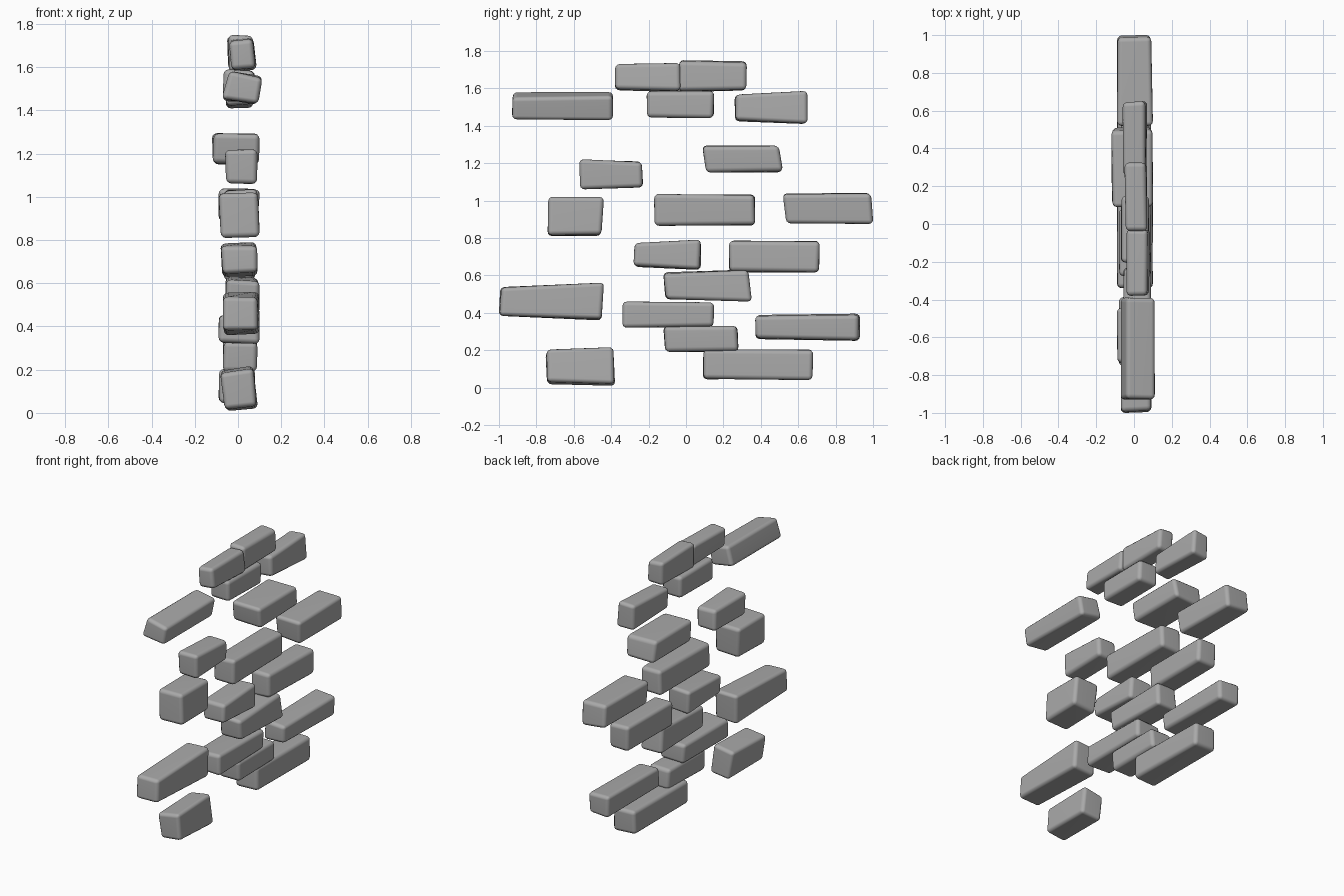
import bpy
import bmesh
import math
import random
from mathutils import Matrix, Vector

cube = bpy.data.objects.get("Cube")
if cube:
    bpy.data.objects.remove(cube, do_unlink=True)

random.seed(4)

stone = bpy.data.materials.new("grey stone")
stone.use_nodes = True
grey = (0.4, 0.4, 0.4, 1)
stone.diffuse_color = grey
stone.node_tree.nodes["Principled BSDF"].inputs["Base Color"].default_value = grey


def fit(bm, low, high):
    """Scale the vertices so that they exactly fill the given bounds."""
    for axis in range(3):
        values = [v.co[axis] for v in bm.verts]
        start, span = min(values), max(values) - min(values)
        for v in bm.verts:
            share = (v.co[axis] - start) / span
            v.co[axis] = low[axis] + share * (high[axis] - low[axis])


def brick(name, xs, ys, zs, roll=0, lean=0, rise=0):
    """Worn brick: roll turns it about its length, lean shifts the top
    along its length, rise makes the back end taller."""
    low, high = Vector((xs[0], ys[0], zs[0])), Vector((xs[1], ys[1], zs[1]))
    size = high - low
    bm = bmesh.new()
    bmesh.ops.create_cube(bm, size=1)

    # Hand-cut corners
    for v in bm.verts:
        side, end, top = (math.copysign(1, c) for c in v.co)
        v.co = Vector(c * s for c, s in zip(v.co, size))
        v.co.y += lean * top / 2
        v.co.z += rise * end * top / 2
        v.co += Vector(random.uniform(-1, 1) for _ in range(3)) * 0.006
    bmesh.ops.rotate(bm, verts=bm.verts, cent=(0, 0, 0),
                     matrix=Matrix.Rotation(math.radians(roll), 3, "Y"))

    # Worn, rounded edges
    bmesh.ops.bevel(bm, geom=bm.edges[:], offset=0.025, segments=3,
                    profile=0.5, affect="EDGES", clamp_overlap=True)
    fit(bm, low, high)

    mesh = bpy.data.meshes.new(name)
    bm.to_mesh(mesh)
    bm.free()
    mesh.materials.append(stone)
    mesh.shade_smooth()
    obj = bpy.data.objects.new(name, mesh)
    bpy.context.collection.objects.link(obj)
    weighted = obj.modifiers.new("even shading", "WEIGHTED_NORMAL")
    weighted.keep_sharp = True


# Bottom courses
brick("bottom_front_brick", (-.08, .09), (-.75, -.38), (.01, .215), roll=-7, lean=-.01, rise=.015)
brick("bottom_back_brick", (-.09, .08), (.09, .68), (.04, .205))
brick("bottom_middle_brick", (-.07, .09), (-.12, .28), (.19, .33), lean=-.01)
brick("low_back_brick", (-.07, .09), (.37, .93), (.25, .395), rise=.01)
brick("low_middle_brick", (-.09, .1), (-.34, .15), (.32, .46))
brick("low_front_brick", (-.07, .1), (-1, -.44), (.36, .56), lean=.01, rise=.03)

# Middle courses
brick("lower_centre_brick", (-.06, .1), (-.12, .35), (.46, .63), lean=-.02, rise=.02)
brick("centre_front_brick", (-.08, .09), (-.28, .08), (.63, .79), rise=.02)
brick("centre_back_brick", (-.07, .08), (.23, .715), (.615, .785))
brick("upper_front_brick", (-.09, .1), (-.74, -.44), (.81, 1.02), roll=-4, lean=.01)
brick("upper_centre_brick", (-.07, .09), (-.17, .37), (.865, 1.035))
brick("upper_back_brick", (-.09, .1), (.52, 1), (.875, 1.04), roll=3, lean=-.02)

# Top courses
brick("high_front_brick", (-.06, .09), (-.57, -.23), (1.06, 1.22), rise=-.01)
brick("high_back_brick", (-.12, .1), (.09, .515), (1.15, 1.295), lean=-.02)
brick("crown_front_brick", (-.07, .11), (-.93, -.39), (1.43, 1.58), roll=11)
brick("crown_middle_brick", (-.07, .08), (-.21, .15), (1.44, 1.59))
brick("crown_back_brick", (-.06, .07), (.26, .65), (1.41, 1.585), roll=-4, rise=.025)
brick("top_front_brick", (-.04, .085), (-.38, -.03), (1.58, 1.735), roll=-6, rise=.01)
brick("top_back_brick", (-.05, .07), (-.04, .325), (1.58, 1.75), rise=-.01)
